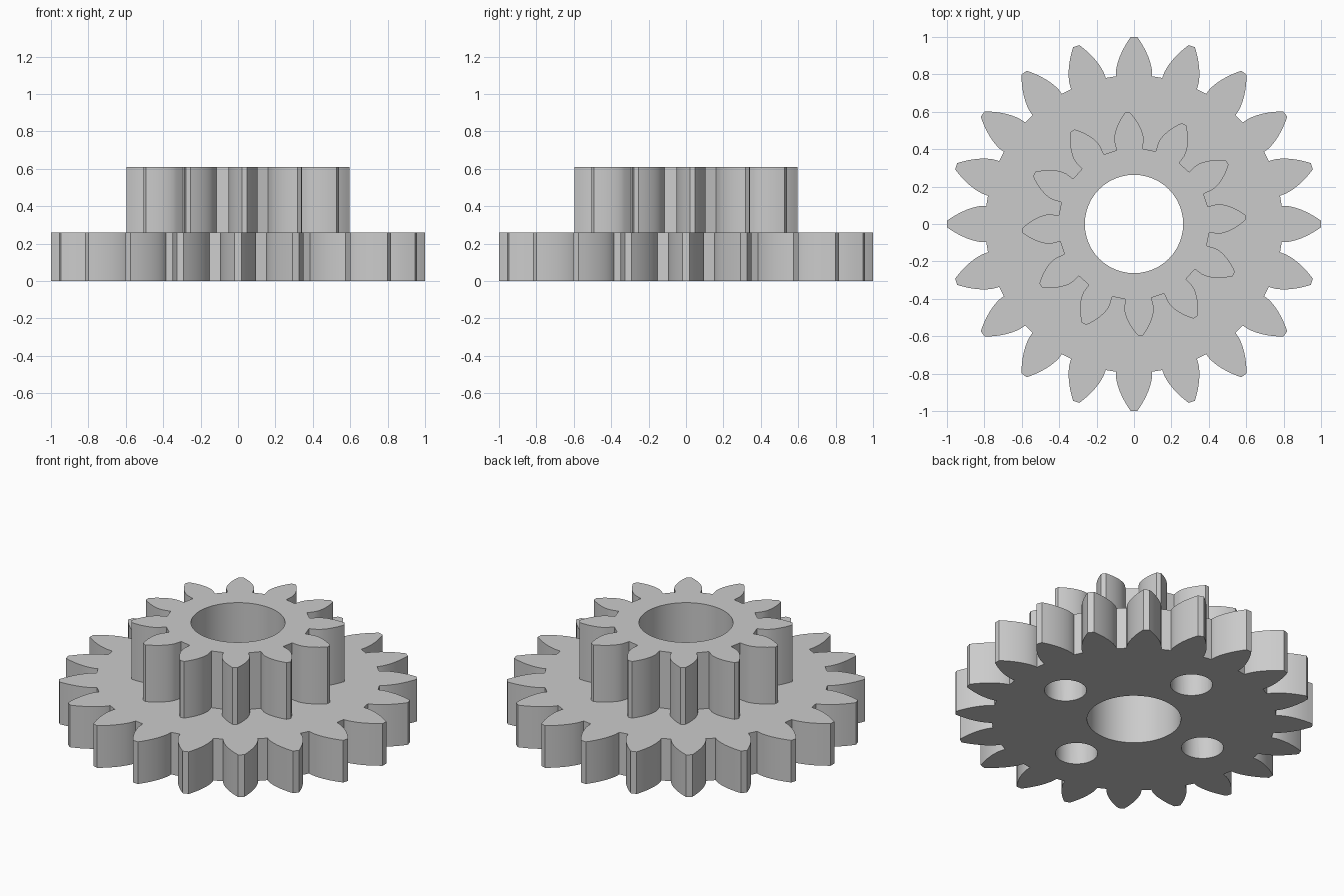
import bpy
import bmesh
from math import acos, cos, sin, tan, pi, radians
from mathutils import Matrix

if "Cube" in bpy.data.objects:
    bpy.data.objects.remove(bpy.data.objects["Cube"])

PRESSURE = radians(28)
BORE = 0.263
WEB_TOP = 0.26
HUB_TOP = 0.61

grey = bpy.data.materials.new("plain_grey")
grey.use_nodes = True
grey.diffuse_color = (0.6, 0.6, 0.6, 1)
grey.node_tree.nodes["Principled BSDF"].inputs["Base Color"].default_value = (0.6, 0.6, 0.6, 1)


def circle(radius, count):
    return [(radius * cos(2 * pi * i / count), radius * sin(2 * pi * i / count))
            for i in range(count)]


def involute(angle):
    return tan(angle) - angle


def gear_outline(teeth, tip, turn, steps=8):
    """Involute tooth outline, one tooth at a time, anticlockwise."""
    module = 2 * tip / (teeth + 2)
    pitch = module * teeth / 2
    base = pitch * cos(PRESSURE)
    root = pitch - 1.25 * module
    # Flank as (radius, half angle of the tooth), from the root to the tip
    widest = pi / (2 * teeth) + involute(PRESSURE)
    flank = [(root, widest)]
    for i in range(steps + 1):
        r = base + (tip - base) * i / steps
        flank.append((r, widest - involute(acos(base / r))))
    points = []
    for k in range(teeth):
        mid = turn + 2 * pi * k / teeth
        polar = [(r, mid - a) for r, a in flank]
        polar += [(r, mid + a) for r, a in reversed(flank)]
        points += [(r * cos(a), r * sin(a)) for r, a in polar]
    return points


def evaluated_mesh(obj):
    deps = bpy.context.evaluated_depsgraph_get()
    return bpy.data.meshes.new_from_object(obj.evaluated_get(deps))


def finish(obj):
    """Weld, face outwards, smooth with sharp edges, colour."""
    mesh = obj.data
    bm = bmesh.new()
    bm.from_mesh(mesh)
    bmesh.ops.remove_doubles(bm, verts=bm.verts, dist=0.0001)
    bmesh.ops.recalc_face_normals(bm, faces=bm.faces)
    for face in bm.faces:
        face.smooth = True
        face.material_index = 0
    bm.to_mesh(mesh)
    bm.free()
    mesh.set_sharp_from_angle(angle=radians(25))
    mesh.materials.clear()
    mesh.materials.append(grey)


def extruded(name, outlines, bottom, top):
    """Flat shape with holes, extruded between two heights."""
    curve = bpy.data.curves.new(name, 'CURVE')
    curve.dimensions = '2D'
    curve.fill_mode = 'BOTH'
    curve.extrude = (top - bottom) / 2
    for points in outlines:
        spline = curve.splines.new('POLY')
        spline.points.add(len(points) - 1)
        for p, (x, y) in zip(spline.points, points):
            p.co = (x, y, 0, 1)
        spline.use_cyclic_u = True
    temp = bpy.data.objects.new(name + "_shape", curve)
    bpy.context.collection.objects.link(temp)
    bpy.context.view_layer.update()
    mesh = evaluated_mesh(temp)
    bpy.data.objects.remove(temp)
    mesh.transform(Matrix.Translation((0, 0, (top + bottom) / 2)))
    obj = bpy.data.objects.new(name, mesh)
    bpy.context.collection.objects.link(obj)
    finish(obj)
    return obj


# Wide lower gear and narrow upper gear, sharing one bore
bore = circle(BORE, 48)
large_gear = extruded("large_gear", [gear_outline(20, 1.0, 0), bore], 0, WEB_TOP)
small_gear = extruded("small_gear", [gear_outline(12, 0.597, radians(3.4)), bore],
                      WEB_TOP, HUB_TOP)

# Four blind holes in the underside
bm = bmesh.new()
for k in range(4):
    a = k * pi / 2
    place = Matrix.Translation((0.5 * cos(a), 0.5 * sin(a), 0.05))
    bmesh.ops.create_cone(bm, cap_ends=True, segments=32, radius1=0.118,
                          radius2=0.118, depth=0.3, matrix=place)
cutter_mesh = bpy.data.meshes.new("hole_cutter")
bm.to_mesh(cutter_mesh)
bm.free()
cutter = bpy.data.objects.new("hole_cutter", cutter_mesh)
cutter.hide_render = True
bpy.context.collection.objects.link(cutter)

cut = large_gear.modifiers.new("holes", 'BOOLEAN')
cut.operation = 'DIFFERENCE'
cut.solver = 'EXACT'
cut.object = cutter
bpy.context.view_layer.update()
drilled = evaluated_mesh(large_gear)
large_gear.modifiers.clear()
large_gear.data = drilled
bpy.data.objects.remove(cutter)
finish(large_gear)
